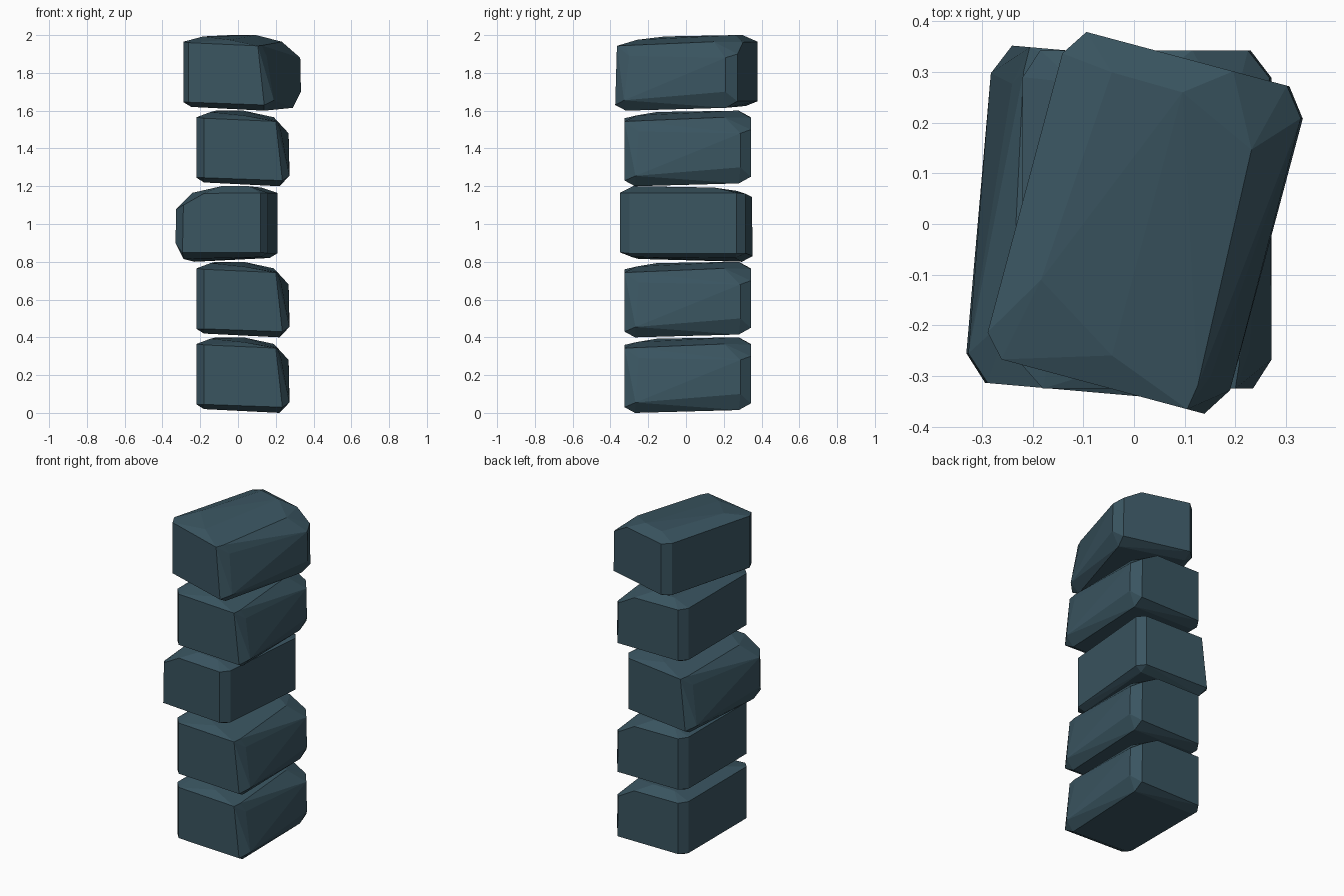
import bpy, bmesh, math

if "Cube" in bpy.data.objects:
    bpy.data.objects.remove(bpy.data.objects["Cube"])

# one slate colour for every stone
slate = bpy.data.materials.new("dark slate")
slate.diffuse_color = (0.042, 0.090, 0.118, 1)
slate.use_nodes = True
slate.node_tree.nodes["Principled BSDF"].inputs["Base Color"].default_value = slate.diffuse_color

# corners of one roughly hewn block: chamfered box, leaning right side
CORNERS = [
    # underside
    (-.18, -.27, .02), (.22, -.27, .0), (-.18, .28, .025), (.23, .28, .015),
    # front
    (-.18, -.325, .045), (.235, -.325, .03), (-.18, -.325, .36), (.2, -.325, .343),
    # left
    (-.22, -.28, .045), (-.22, -.28, .365), (-.22, .29, .045), (-.22, .29, .365),
    # back
    (-.185, .343, .05), (-.185, .343, .365), (.23, .343, .05), (.225, .343, .30), (.115, .343, .362),
    # right
    (.272, -.267, .055), (.228, -.25, .29), (.208, -.275, .345), (.272, .288, .10), (.268, .288, .28),
    # crown
    (-.145, -.153, .393), (.029, -.261, .375), (-.116, .279, .40), (.029, .277, .40), (.19, .203, .365),
]


def block_mesh():
    bm = bmesh.new()
    for c in CORNERS:
        bm.verts.new(c)
    res = bmesh.ops.convex_hull(bm, input=bm.verts)
    loose = {g for g in res["geom_interior"] + res["geom_unused"] if isinstance(g, bmesh.types.BMVert)}
    bmesh.ops.delete(bm, geom=list(loose), context='VERTS')
    bmesh.ops.dissolve_limit(bm, angle_limit=math.radians(2), verts=bm.verts, edges=bm.edges)
    bmesh.ops.recalc_face_normals(bm, faces=bm.faces)
    me = bpy.data.meshes.new("stone_block")
    bm.to_mesh(me)
    bm.free()
    me.materials.append(slate)
    return me


# stack: x shift, y shift, turn in degrees
mesh = block_mesh()
STACK = [(0, 0, 0), (0, 0, 0), (-.035, .008, 175), (0, 0, 0), (-.004, 0, -15)]
for i, (x, y, turn) in enumerate(STACK):
    ob = bpy.data.objects.new(f"stone_{i + 1}", mesh)
    ob.location = (x, y, .4 * i)
    ob.rotation_euler.z = math.radians(turn)
    bpy.context.collection.objects.link(ob)
